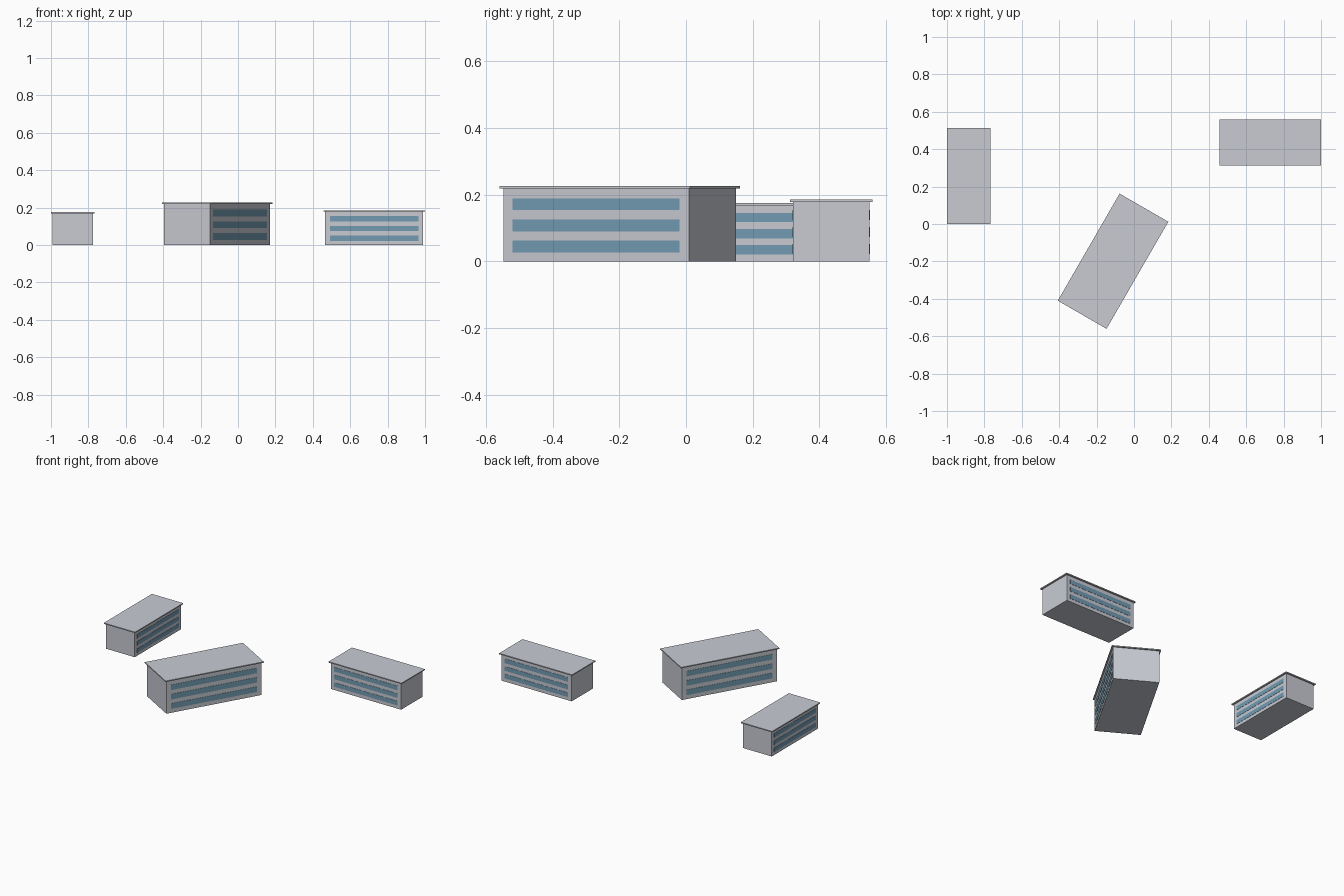
import bpy
from math import radians
from mathutils import Matrix, Vector

cube = bpy.data.objects.get("Cube")
if cube:
    bpy.data.objects.remove(cube, do_unlink=True)


def material(name, rgb):
    m = bpy.data.materials.new(name)
    m.use_nodes = True
    m.diffuse_color = (*rgb, 1)
    m.node_tree.nodes["Principled BSDF"].inputs["Base Color"].default_value = (*rgb, 1)
    return m


CONCRETE = material("pale grey concrete", (0.58, 0.60, 0.65))
GLASS = material("blue grey glass", (0.17, 0.33, 0.45))

OVERHANG = 0.0095
SLAB = 0.007
GLASS_DEPTH = 0.003


def box(name, size, centre, frame, mat):
    bpy.ops.mesh.primitive_cube_add(size=1)
    ob = bpy.context.object
    ob.name = name
    ob.data.transform(Matrix.Translation(centre) @ Matrix.Diagonal((*size, 1)))
    ob.matrix_world = frame
    ob.data.materials.append(mat)
    return ob


def building(name, centre, length, width, height, angle):
    """Block with a thin overhanging roof and three window bands per long side."""
    frame = Matrix.Translation((*centre, 0)) @ Matrix.Rotation(radians(angle), 4, "Z")
    wall_l, wall_w = length - 2 * OVERHANG, width - 2 * OVERHANG
    wall_h = height - SLAB
    box(name + "_walls", (wall_l, wall_w, wall_h), Vector((0, 0, wall_h / 2)), frame, CONCRETE)
    box(name + "_roof", (length, width, SLAB), Vector((0, 0, height - SLAB / 2)), frame, CONCRETE)
    # Window bands, one per floor on both long sides
    for side, label in ((-1, "front"), (1, "back")):
        for floor in range(3):
            z = wall_h * (0.206 + 0.288 * floor)
            box(f"{name}_{label}_windows_{floor + 1}",
                (wall_l * 0.9, GLASS_DEPTH, wall_h * 0.164),
                Vector((0, side * wall_w / 2, z)), frame, GLASS)


building("west_block", (-0.8835, 0.2565), 0.511, 0.233, 0.175, 90)
building("centre_block", (-0.112, -0.199), 0.661, 0.301, 0.226, 60)
building("east_block", (0.728, 0.436), 0.543, 0.248, 0.185, 0)
